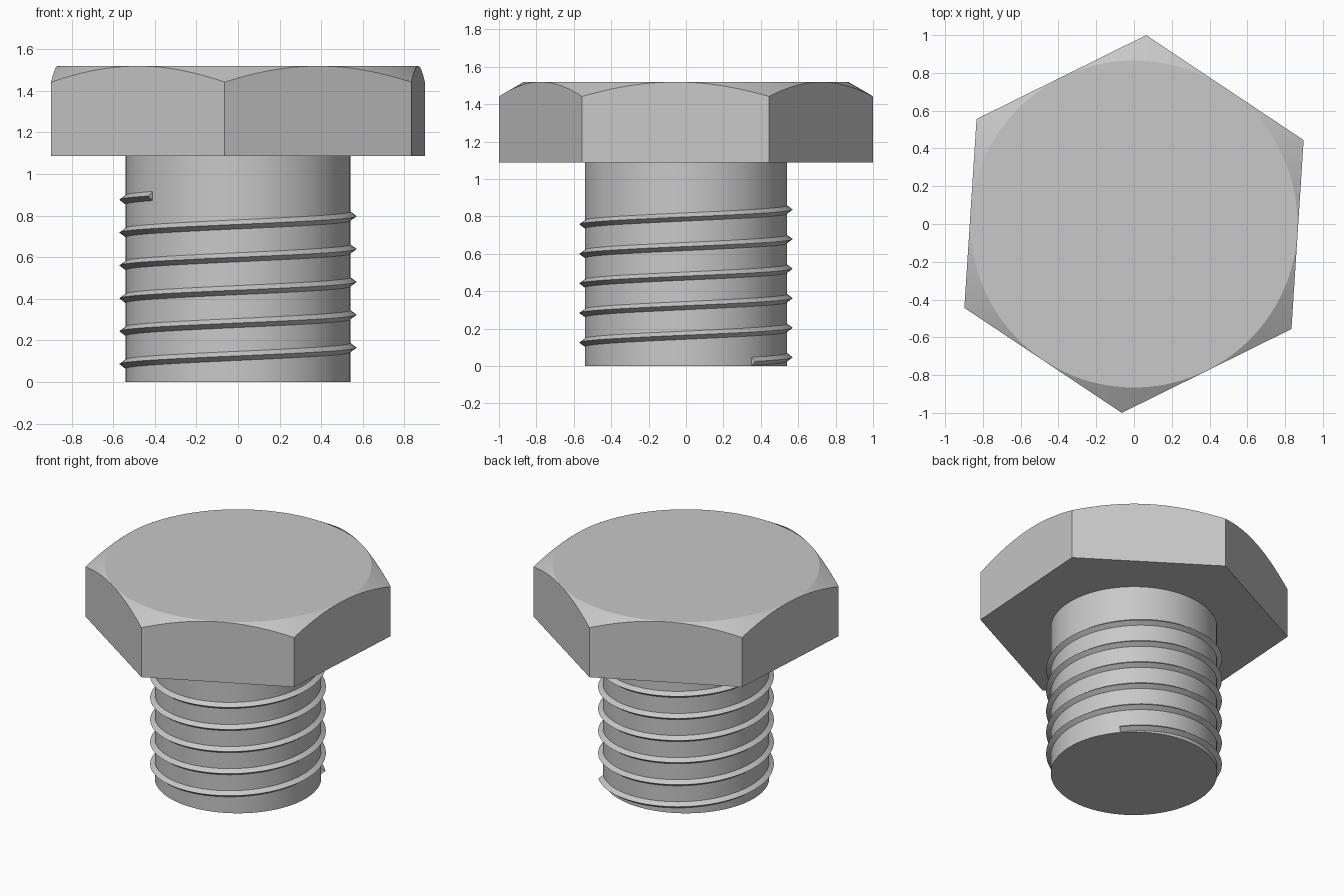
import bpy, bmesh
from math import sin, cos, tan, pi, radians

if "Cube" in bpy.data.objects:
    bpy.data.objects.remove(bpy.data.objects["Cube"], do_unlink=True)

steel = bpy.data.materials.new("steel grey")
steel.use_nodes = True
GREY = (0.58, 0.58, 0.58, 1)
steel.diffuse_color = GREY
steel.node_tree.nodes["Principled BSDF"].inputs["Base Color"].default_value = GREY


def finish(bm, name):
    """Turn a bmesh into a smooth shaded object with sharp edges kept."""
    bmesh.ops.recalc_face_normals(bm, faces=bm.faces)
    mesh = bpy.data.meshes.new(name)
    bm.to_mesh(mesh)
    bm.free()
    mesh.materials.append(steel)
    obj = bpy.data.objects.new(name, mesh)
    bpy.context.collection.objects.link(obj)
    bpy.ops.object.select_all(action='DESELECT')
    obj.select_set(True)
    bpy.context.view_layer.objects.active = obj
    bpy.ops.object.shade_smooth_by_angle(angle=radians(20))
    return obj


def polar(bm, r, a, z):
    return bm.verts.new((r * cos(a), r * sin(a), z))


# Hexagonal head, its corners trimmed by a shallow cone
CORNER, BASE, TOP = 1.002, 1.087, 1.52
START = radians(26.3)
STEPS = 20
COUNT = 6 * STEPS
flat = CORNER * cos(pi / 6)
bm = bmesh.new()
inner, outer = [], []
for i in range(COUNT):
    a = 2 * pi * i / COUNT
    r = flat / cos(a % (pi / 3) - pi / 6) if i % STEPS else CORNER
    inner.append(polar(bm, flat - 0.002, START + a, TOP))
    outer.append(polar(bm, r, START + a, TOP - (r - flat + 0.002) * tan(pi / 6)))
base = [polar(bm, CORNER, START + k * pi / 3, BASE) for k in range(6)]
bm.faces.new(inner)
bm.faces.new(base)
for i in range(COUNT):
    j = (i + 1) % COUNT
    bm.faces.new((inner[i], outer[i], outer[j], inner[j]))
for k in range(6):
    arc = [outer[(k * STEPS + s) % COUNT] for s in range(STEPS + 1)]
    bm.faces.new([base[(k + 1) % 6], base[k]] + arc)
finish(bm, "hex_head")

# Plain round shank
SHANK = 0.54
bm = bmesh.new()
bmesh.ops.create_cone(bm, cap_ends=True, segments=96, radius1=SHANK,
                      radius2=SHANK, depth=BASE)
bmesh.ops.translate(bm, verts=bm.verts, vec=(0, 0, BASE / 2))
finish(bm, "shank")

# Raised helical thread with a pointed crest
PITCH, TURNS, PER_TURN = 0.158, 5.5, 96
first = radians(40.6)
profile = [(0.53, -0.022), (SHANK, -0.022), (0.57, 0), (SHANK, 0.022), (0.53, 0.022)]
bm = bmesh.new()
rings = []
for i in range(int(TURNS * PER_TURN) + 1):
    t = i / PER_TURN
    rings.append([polar(bm, r, first + 2 * pi * t, 0.025 + PITCH * t + dz)
                  for r, dz in profile])
for low, high in zip(rings, rings[1:]):
    for k in range(len(profile)):
        n = (k + 1) % len(profile)
        bm.faces.new((low[k], low[n], high[n], high[k]))
bm.faces.new(rings[0])
bm.faces.new(rings[-1])
finish(bm, "thread")
